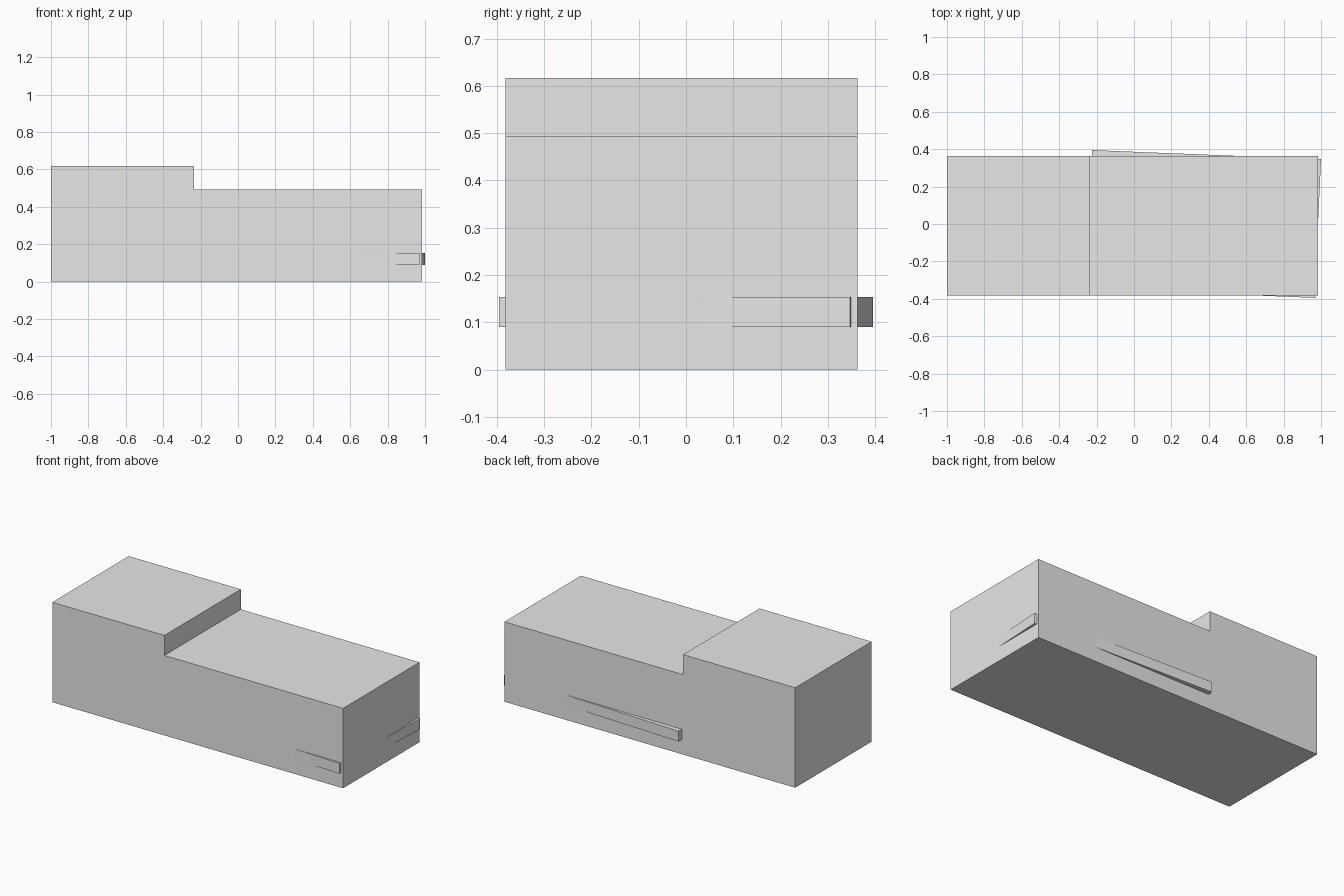
import bpy
import bmesh
from mathutils import Vector

cube = bpy.data.objects.get("Cube")
if cube:
    bpy.data.objects.remove(cube, do_unlink=True)

# Single plain grey material
grey = bpy.data.materials.new("plain_grey")
grey.use_nodes = True
colour = (0.8, 0.8, 0.8, 1)
grey.diffuse_color = colour
grey.node_tree.nodes["Principled BSDF"].inputs["Base Color"].default_value = colour


def prism(name, outline, offset):
    """Extrude a closed outline of 3D points along an offset."""
    bm = bmesh.new()
    face = bm.faces.new([bm.verts.new(p) for p in outline])
    result = bmesh.ops.extrude_face_region(bm, geom=[face], use_keep_orig=True)
    moved = [v for v in result["geom"] if isinstance(v, bmesh.types.BMVert)]
    bmesh.ops.translate(bm, verts=moved, vec=Vector(offset))
    bmesh.ops.recalc_face_normals(bm, faces=bm.faces[:])
    mesh = bpy.data.meshes.new(name)
    bm.to_mesh(mesh)
    bm.free()
    mesh.materials.append(grey)
    obj = bpy.data.objects.new(name, mesh)
    bpy.context.collection.objects.link(obj)
    return obj


LEFT, RIGHT, STEP = -1.0, 0.985, -0.235
FRONT, BACK = -0.382, 0.363
LOW, HIGH = 0.493, 0.617

# Stepped main block
profile = [(LEFT, 0), (RIGHT, 0), (RIGHT, LOW), (STEP, LOW), (STEP, HIGH), (LEFT, HIGH)]
prism("stepped_body", [(x, FRONT, z) for x, z in profile], (0, BACK - FRONT, 0))

# Slightly angled strips that emerge from three walls: tip, outer corner, foot
strips = {
    "front_strip": [(0.65, FRONT), (0.97, -0.395), (0.97, FRONT)],
    "end_strip": [(RIGHT, 0.03), (1.0, 0.347), (RIGHT, 0.349)],
    "back_strip": [(0.58, BACK), (-0.224, 0.395), (-0.226, BACK)],
}
for name, outline in strips.items():
    prism(name, [(x, y, 0.09) for x, y in outline], (0, 0, 0.064))
